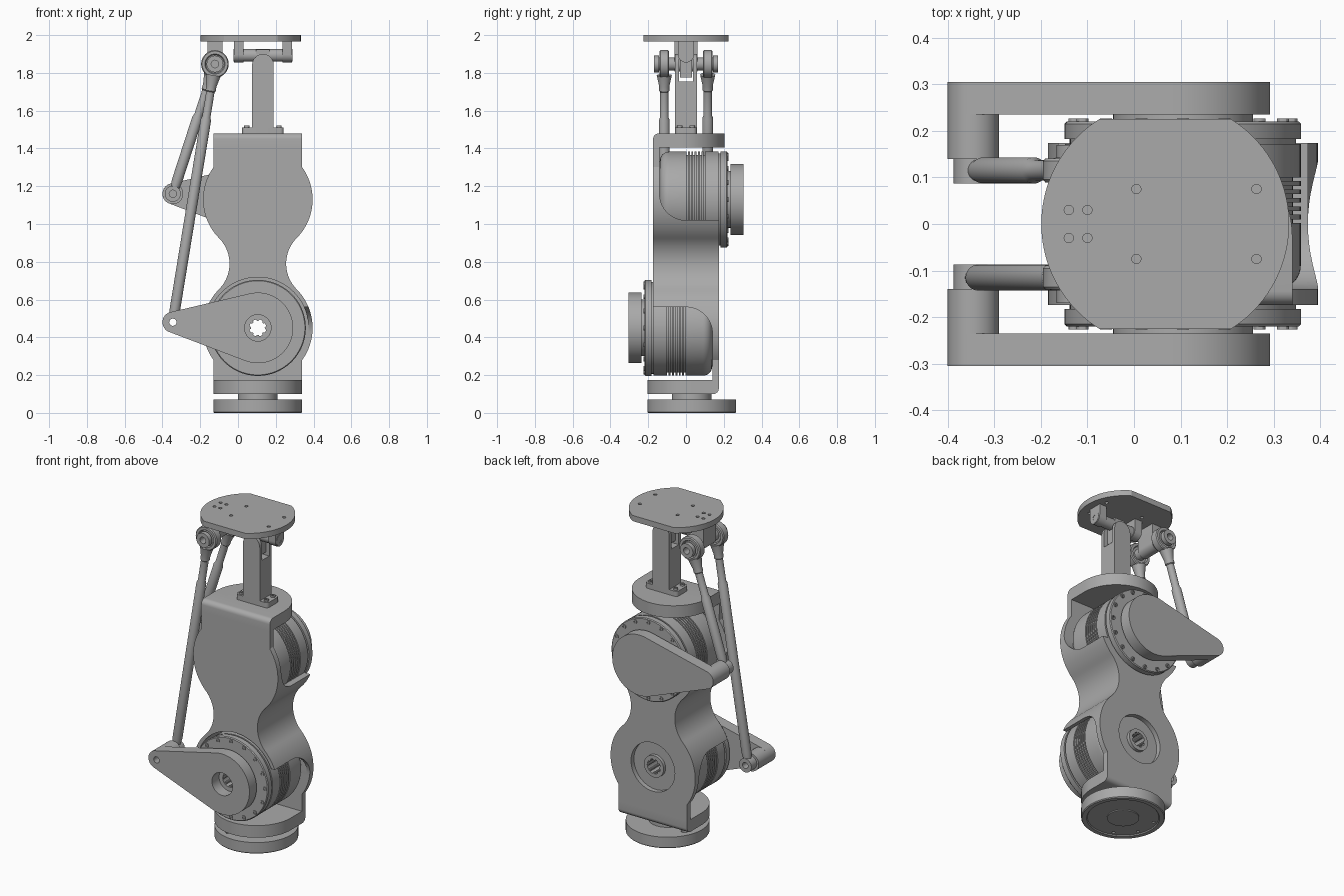
import bpy, bmesh
from math import sin, cos, pi, radians, acos, atan2, hypot
from mathutils import Vector, Matrix

cube = bpy.data.objects.get("Cube")
if cube:
    bpy.data.objects.remove(cube)

grey = bpy.data.materials.new("machined grey")
grey.use_nodes = True
colour = (0.4, 0.4, 0.4, 1)
grey.diffuse_color = colour
grey.node_tree.nodes["Principled BSDF"].inputs["Base Color"].default_value = colour

X, Y, Z = Vector((1, 0, 0)), Vector((0, 1, 0)), Vector((0, 0, 1))
AX = 0.105                 # vertical centre line of the link
MID = 0.79                 # height of the waist
parts = []


def finish(name, bm):
    bmesh.ops.recalc_face_normals(bm, faces=bm.faces)
    mesh = bpy.data.meshes.new(name)
    bm.to_mesh(mesh)
    bm.free()
    mesh.materials.append(grey)
    ob = bpy.data.objects.new(name, mesh)
    bpy.context.collection.objects.link(ob)
    parts.append(ob)
    return ob


def lathe(name, profile, loc, axis=Z, closed=False, steps=64):
    """Turn (radius, height) points about an axis through loc."""
    bm = bmesh.new()
    vs = [bm.verts.new((r, 0, t)) for r, t in profile]
    es = [bm.edges.new(p) for p in zip(vs, vs[1:])]
    if closed:
        es.append(bm.edges.new((vs[-1], vs[0])))
    bmesh.ops.spin(bm, geom=vs + es, axis=Z, cent=(0, 0, 0), angle=2 * pi, steps=steps)
    bmesh.ops.remove_doubles(bm, verts=bm.verts, dist=1e-5)
    turn = Vector(axis).to_track_quat('Z', 'Y').to_matrix().to_4x4()
    bm.transform(Matrix.Translation(loc) @ turn)
    return finish(name, bm)


def tube(name, r0, r1, a, b, loc, axis=Z, steps=48):
    """Cylinder from a to b along the axis; bored when r0 is above zero."""
    return lathe(name, [(r0, a), (r1, a), (r1, b), (r0, b)], loc, axis, r0 > 0, steps)


def prism(name, pts, plane, a, b):
    place = {"XY": lambda u, v, t: (u, v, t), "XZ": lambda u, v, t: (u, t, v),
             "YZ": lambda u, v, t: (t, u, v)}[plane]
    bm = bmesh.new()
    lo, hi = [[bm.verts.new(place(u, v, t)) for u, v in pts] for t in (a, b)]
    bm.faces.new(lo)
    bm.faces.new(hi)
    for i in range(len(pts)):
        bm.faces.new((lo[i - 1], lo[i], hi[i], hi[i - 1]))
    return finish(name, bm)


def box(name, x0, x1, y0, y1, z0, z1):
    return prism(name, [(x0, y0), (x1, y0), (x1, y1), (x0, y1)], "XY", z0, z1)


def arc(cx, cy, r, a0, a1, n=24):
    return [(cx + r * cos(a0 + (a1 - a0) * i / n), cy + r * sin(a0 + (a1 - a0) * i / n))
            for i in range(n + 1)]


def cut(ob, *cutters):
    bpy.context.view_layer.objects.active = ob
    for c in cutters:
        mod = ob.modifiers.new("cut", 'BOOLEAN')
        mod.operation, mod.object = 'DIFFERENCE', c
        bpy.context.view_layer.update()
        bpy.ops.object.modifier_apply(modifier=mod.name)
        parts.remove(c)
        bpy.data.objects.remove(c)


def flip(y, z, s):
    """The lower half is the upper half turned over about the waist."""
    return (y, z) if s > 0 else (-y, 2 * MID - z)


# Link outline: straight shoulder, round lobe, hollow waist
neck = radians(44.7)
quarter = [(0.235, 1.405)] + arc(0, 1.13, 0.29, radians(36), -neck) \
    + arc(0.343, MID, 0.193, pi - neck, pi, 12)[1:]
right = quarter + [(x, 2 * MID - z) for x, z in quarter[-2::-1]]
outline = [(AX + x, z) for x, z in right] + [(AX - x, z) for x, z in reversed(right)]
link = prism("link_body", outline, "XZ", -0.174, 0.174)

for s, level in ((1, "upper"), (-1, "lower")):
    axis, zc = Y * s, flip(0, 1.13, s)[1]
    hub = (AX, 0, zc)

    # Motor bay, side window and round opening in the wall
    window = [(-0.14, 1.6)] + arc(0, 1.16, 0.14, pi, 1.5 * pi, 16) + [(0.5, 1.02), (0.5, 1.6)]
    cut(link,
        prism("cut_window", [flip(y, z, s) for y, z in window], "YZ", -1, 1),
        tube("cut_bay", 0, 0.268, -0.14, 0.4, hub, axis, 96),
        tube("cut_opening", 0, 0.15, -0.3, 0, hub, axis))

    # End flange, flat at the wall side with a rounded edge
    shape = [(AX - 0.235, -0.174), (AX + 0.235, -0.174)] + arc(AX, -0.03, 0.235, 0, pi, 40)
    z0, z1 = flip(0, 1.405, s)[1], flip(0, 1.48, s)[1]
    flange = prism(level + "_flange", [(x, y * s) for x, y in shape], "XY", z0, z1)
    bm = bmesh.new()
    bm.from_mesh(flange.data)
    edge = [e for e in bm.edges if all(abs(v.co.y + 0.174 * s) < 1e-4
            and abs(v.co.z - z1) < 1e-4 for v in e.verts)]
    bmesh.ops.bevel(bm, geom=edge, offset=0.03, segments=6, profile=0.5, affect='EDGES')
    bm.to_mesh(flange.data)
    bm.free()

    # Motor with a domed cap, cooling grooves and a bored hub
    prof = [(0.045, -0.165), (0.067, -0.165), (0.067, -0.145), (0.195, -0.145)]
    prof += arc(0.205, -0.09, 0.048, -pi / 2, 0, 8)
    for i in range(6):
        w = 0.002 + i * 0.018
        prof += [(0.253, w), (0.236, w), (0.236, w + 0.008), (0.253, w + 0.008)]
    prof += [(0.253, 0.172), (0.243, 0.172), (0.243, 0.182), (0.254, 0.182), (0.254, 0.215),
             (0.249, 0.22), (0.07, 0.22), (0.07, 0.235), (0.045, 0.235)]
    lathe(level + "_motor", prof, hub, axis, True, 96)
    tube(level + "_output_ring", 0.072, 0.15, 0.219, 0.236, hub, axis)
    for i in range(16):
        a = i * pi / 8
        spot = (AX + 0.233 * cos(a), 0, zc + 0.233 * sin(a))
        tube(level + "_ring_bolt", 0.006, 0.013, 0.215, 0.226, spot, axis, 12)
    for i in range(8):
        a = i * pi / 4
        spot = (AX + 0.044 * cos(a), 0, zc + 0.044 * sin(a))
        tube(level + "_spline_tooth", 0, 0.008, -0.163, 0.23, spot, axis, 10)

    # Crank arm: a hull around the big hub and the small tip
    tip = (-0.345, zc + 0.03)
    dx, dz = tip[0] - AX, tip[1] - zc
    phi, al = atan2(dz, dx), acos(0.13 / hypot(dx, dz))
    hull = arc(*tip, 0.055, phi - al, phi + al) \
        + arc(AX, zc, 0.187, phi + al, phi + 2 * pi - al, 48)
    arm = prism(level + "_crank_arm", hull, "XZ", 0.235 * s, 0.305 * s)
    pin = (tip[0], 0, tip[1])
    cut(arm, tube("cut_hub", 0, 0.07, 0.1, 0.5, hub, axis),
        tube("cut_tip", 0, 0.019, 0.1, 0.5, pin, axis))
    tube(level + "_crank_boss", 0.019, 0.055, 0.14, 0.236, pin, axis)

    # Push rod with a plain lower eye and a ball-joint upper eye
    y = 0.115 * s
    start, end = Vector((tip[0], y, tip[1])), Vector((-0.122, y, 1.847))
    length, along = (end - start).length, end - start
    tube(level + "_rod_lower_eye", 0.019, 0.042, -0.028, 0.028, start, Y)
    lathe(level + "_push_rod", [(0, 0.025), (0.022, 0.025), (0.028, 0.07), (0.028, length - 0.3),
          (0.022, length - 0.285), (0.022, length - 0.15), (0.027, length - 0.145),
          (0.027, length - 0.12), (0.04, length - 0.06), (0, length - 0.06)], start, along)
    lathe(level + "_rod_upper_eye", [(0.048, -0.018), (0.053, -0.026), (0.068, -0.026),
          (0.073, -0.02), (0.073, 0.02), (0.068, 0.026), (0.053, 0.026), (0.048, 0.018)],
          end, Y, True)
    tube(level + "_joint_ball", 0.02, 0.049, -0.016, 0.016, end, Y)
    tube(level + "_joint_bush", 0.02, 0.034, -0.055, 0.055, end, Y)

# Base disc with counterbored bolt circle and a short neck
base = lathe("base_disc", [(0, 0), (0.09, 0), (0.09, 0.006), (0.2, 0.006), (0.205, 0),
             (0.23, 0), (0.235, 0.005), (0.235, 0.07), (0, 0.07)], (AX, 0.03, 0), steps=96)
for i in range(8):
    a = (i + 0.5) * pi / 4
    spot = (AX + 0.18 * cos(a), 0.03 + 0.18 * sin(a), 0)
    cut(base, tube("cut_bore", 0, 0.021, 0.035, 0.2, spot, Z, 20),
        tube("cut_hole", 0, 0.009, -0.1, 0.2, spot, Z, 12))
tube("base_neck", 0, 0.105, 0.06, 0.11, (AX, 0.03, 0))

# Post with a bolted foot and a forked head
PX = 0.132
foot = box("post_foot", PX - 0.11, PX + 0.11, -0.057, 0.057, 1.475, 1.512)
bm = bmesh.new()
bm.from_mesh(foot.data)
uprights = [e for e in bm.edges if abs(e.verts[0].co.z - e.verts[1].co.z) > 0.01]
bmesh.ops.bevel(bm, geom=uprights, offset=0.02, segments=5, profile=0.5, affect='EDGES')
bm.to_mesh(foot.data)
bm.free()
for x in (-0.085, 0.085):
    for y in (-0.033, 0.033):
        tube("foot_bolt", 0.007, 0.014, 1.5, 1.522, (PX + x, y, 0), Z, 16)
head = [(PX - 0.057, 1.5), (PX + 0.057, 1.5)] + arc(PX, 1.843, 0.057, 0, pi)
post = prism("post", head, "XZ", -0.057, 0.057)
cut(post, box("cut_slot", PX - 0.1, PX + 0.1, -0.036, 0.036, 1.755, 2),
    tube("cut_pin", 0, 0.019, -0.2, 0.2, (PX, 0, 1.822), Y))

# Cross joint: block, shaft and the two lugs under the plate
block = box("joint_block", PX - 0.036, PX + 0.036, -0.033, 0.033, 1.775, 1.925)
cut(block, tube("cut_block", 0, 0.019, -0.2, 0.2, (PX, 0, 1.822), Y))
tube("joint_shaft", 0.016, 0.034, -0.156, 0.156, (PX, 0, 1.893), X)
lug = [(0.042, 1.97)] + arc(0, 1.897, 0.042, 0, -pi) + [(-0.042, 1.97)]
for x in (-0.022, 0.236):
    ob = prism("plate_lug", lug, "YZ", x, x + 0.05)
    cut(ob, tube("cut_lug", 0, 0.017, -1, 1, (0, 0, 1.893), X))

# Rod bracket and its hollow cross pin
ends = [(-0.082, 1.97)] + arc(-0.122, 1.847, 0.04, 0, -pi) + [(-0.162, 1.97)]
bracket = prism("rod_bracket", ends, "XZ", -0.062, 0.062)
cut(bracket, tube("cut_bracket", 0, 0.021, -0.2, 0.2, (-0.122, 0, 1.847), Y))
tube("rod_pin", 0.02, 0.03, -0.17, 0.17, (-0.122, 0, 1.847), Y)
for s in (1, -1):
    tube("pin_washer", 0.02, 0.044, 0.142, 0.17, (-0.122, 0, 1.847), Y * s)

# Top plate: a disc with two flat sides and screw holes
flat = radians(57.8)
rim = arc(0.067, 0, 0.266, -flat, flat, 40) + arc(0.067, 0, 0.266, pi - flat, pi + flat, 40)
plate = prism("top_plate", rim, "XY", 1.965, 2)
for x, y in ((-0.14, 0.03), (-0.1, 0.03), (0.005, 0.075), (0.263, 0.075)):
    for s in (1, -1):
        cut(plate, tube("cut_screw", 0, 0.01, 1.9, 2.1, (x, y * s, 0), Z, 16))

# Smooth round faces, keep machined edges crisp
bpy.ops.object.select_all(action='DESELECT')
for ob in parts:
    ob.select_set(True)
bpy.context.view_layer.objects.active = plate
bpy.ops.object.shade_smooth_by_angle(angle=radians(30))
